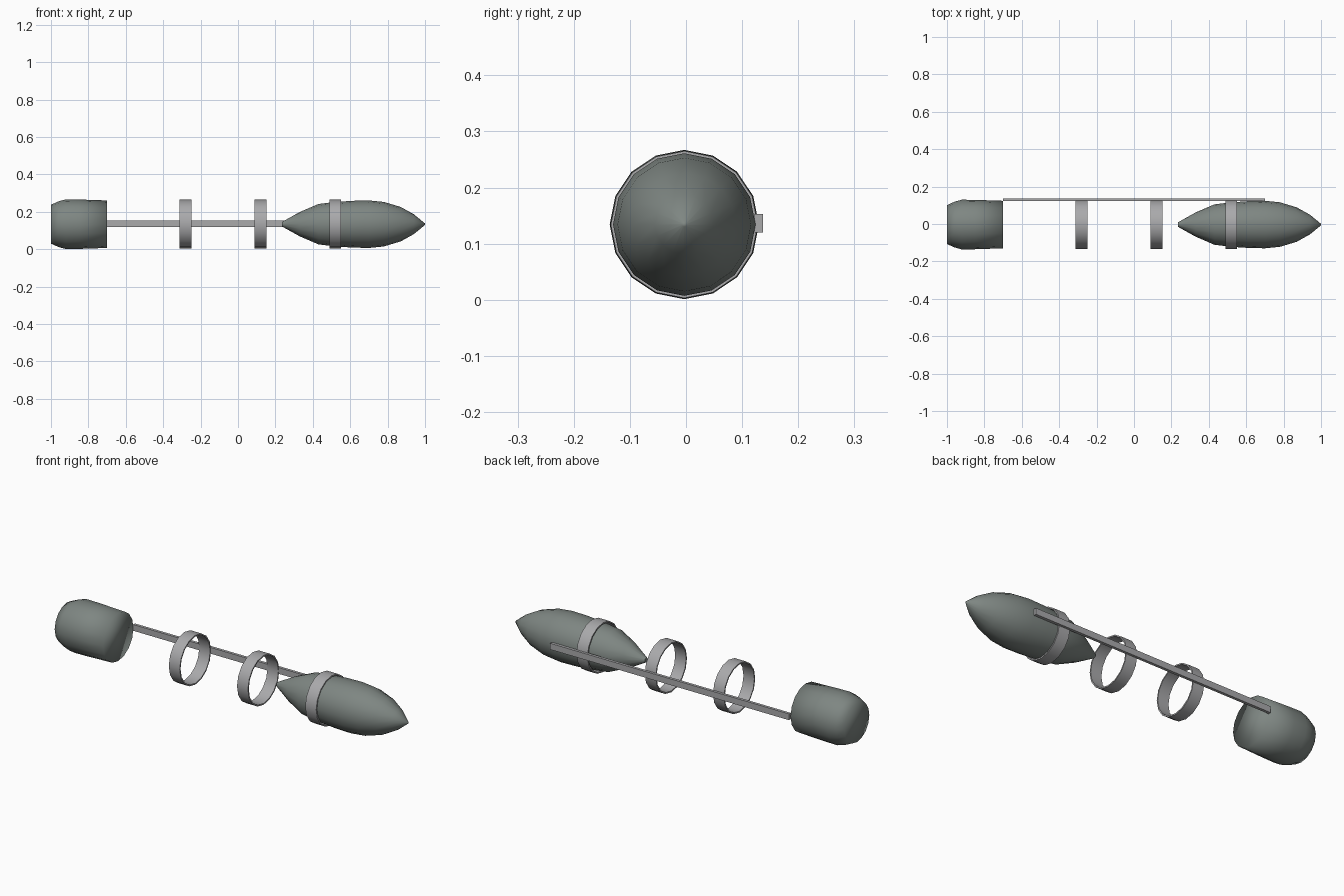
import bpy, bmesh, math

cube = bpy.data.objects.get("Cube")
if cube:
    bpy.data.objects.remove(cube, do_unlink=True)

SIDES = 16
AXIS_Y, AXIS_Z = -0.003, 0.134


def material(name, rgb):
    m = bpy.data.materials.new(name)
    m.use_nodes = True
    m.diffuse_color = (*rgb, 1)
    m.node_tree.nodes["Principled BSDF"].inputs["Base Color"].default_value = (*rgb, 1)
    return m


body_grey = material("green grey", (0.21, 0.24, 0.225))
metal_grey = material("light grey", (0.40, 0.40, 0.41))


def finish(name, bm, mat, angle=None):
    bmesh.ops.recalc_face_normals(bm, faces=bm.faces)
    mesh = bpy.data.meshes.new(name)
    bm.to_mesh(mesh)
    bm.free()
    mesh.materials.append(mat)
    ob = bpy.data.objects.new(name, mesh)
    bpy.context.collection.objects.link(ob)
    if angle:
        bpy.ops.object.select_all(action='DESELECT')
        ob.select_set(True)
        bpy.context.view_layer.objects.active = ob
        bpy.ops.object.shade_smooth_by_angle(angle=math.radians(angle))
    return ob


def lathe(name, profile, mat, angle, closed=False):
    """Turn (x, radius) points around the long axis; closed joins last to first."""
    bm = bmesh.new()
    loops = []
    for x, r in profile:
        loops.append([bm.verts.new((x, AXIS_Y + r * math.sin(t), AXIS_Z + r * math.cos(t)))
                      for t in (math.tau * i / SIDES for i in range(SIDES))])
    pairs = list(zip(loops, loops[1:]))
    if closed:
        pairs.append((loops[-1], loops[0]))
    else:
        bm.faces.new(loops[0])
        bm.faces.new(loops[-1])
    for a, b in pairs:
        for i in range(SIDES):
            j = (i + 1) % SIDES
            bm.faces.new((a[i], a[j], b[j], b[i]))
    return finish(name, bm, mat, angle)


# Pointed body with a tapered tail
lathe("pointed_body", [(0.235, 0.012), (0.33, 0.065), (0.43, 0.108), (0.51, 0.118),
                       (0.61, 0.125), (0.70, 0.127), (0.78, 0.119), (0.87, 0.092),
                       (0.94, 0.053), (1.0, 0.004)], body_grey, 60)

# Canister with a tapered outer end
lathe("canister", [(-1.0, 0.104), (-0.96, 0.122), (-0.92, 0.133), (-0.85, 0.132),
                   (-0.70, 0.127)], body_grey, 120)

# Three open rings
for n, x in enumerate((-0.28, 0.12, 0.52)):
    lathe(f"ring_{n + 1}", [(x - 0.032, 0.131), (x + 0.032, 0.131),
                            (x + 0.032, 0.124), (x - 0.032, 0.124)],
          metal_grey, 40, closed=True)

# Straight rail behind the rings
bm = bmesh.new()
bmesh.ops.create_cube(bm, size=1)
for v in bm.verts:
    v.co = (v.co.x * 1.4, 0.130 + v.co.y * 0.015, 0.136 + v.co.z * 0.033)
finish("rail", bm, metal_grey)
